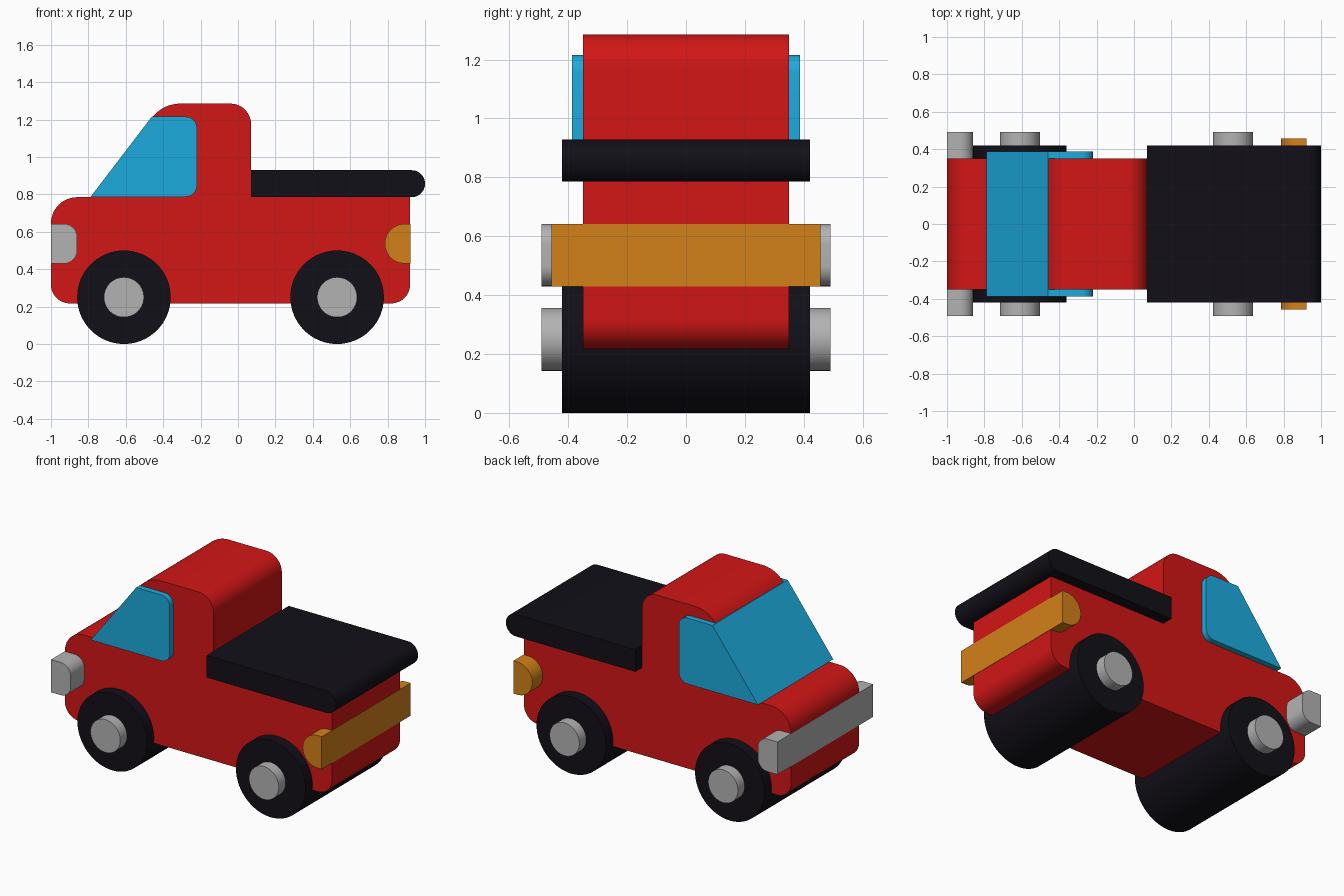
import bpy
import bmesh
import math
from mathutils import Vector

cube = bpy.data.objects.get("Cube")
if cube:
    bpy.data.objects.remove(cube, do_unlink=True)


def material(name, color):
    mat = bpy.data.materials.new(name)
    mat.use_nodes = True
    mat.diffuse_color = (*color, 1)
    bsdf = mat.node_tree.nodes["Principled BSDF"]
    bsdf.inputs["Base Color"].default_value = (*color, 1)
    bsdf.inputs["Roughness"].default_value = 0.5
    return mat


RED = material("red paint", (0.65, 0.008, 0.008))
BLACK = material("black rubber", (0.006, 0.005, 0.009))
BLUE = material("blue glass", (0.012, 0.41, 0.73))
ORANGE = material("orange lamp", (0.65, 0.22, 0.01))
GREY = material("grey metal", (0.45, 0.45, 0.45))


def rounded(corners, steps=12):
    """Replace each (x, z, radius) corner with a tangent arc."""
    outline = []
    for i, (x, z, r) in enumerate(corners):
        p = Vector((x, z))
        if r == 0:
            outline.append(p)
            continue
        a = (Vector(corners[i - 1][:2]) - p).normalized()
        b = (Vector(corners[(i + 1) % len(corners)][:2]) - p).normalized()
        half = a.angle(b) / 2
        center = p + (a + b).normalized() * (r / math.sin(half))
        start = p + a * (r / math.tan(half)) - center
        end = p + b * (r / math.tan(half)) - center
        sweep = math.pi - 2 * half
        for k in range(steps + 1):
            t = k / steps
            arc = start * math.sin((1 - t) * sweep) + end * math.sin(t * sweep)
            outline.append(center + arc / math.sin(sweep))
    return outline


def extrude_part(name, outline, half_width, mat):
    """Extrude an x-z outline across the full width of the truck."""
    bm = bmesh.new()
    face = bm.faces.new([bm.verts.new((p.x, -half_width, p.y)) for p in outline])
    side = bmesh.ops.extrude_face_region(bm, geom=[face], use_keep_orig=True)
    moved = [v for v in side["geom"] if isinstance(v, bmesh.types.BMVert)]
    bmesh.ops.translate(bm, verts=moved, vec=(0, 2 * half_width, 0))
    bmesh.ops.recalc_face_normals(bm, faces=bm.faces)
    mesh = bpy.data.meshes.new(name)
    bm.to_mesh(mesh)
    bm.free()
    mesh.materials.append(mat)
    obj = bpy.data.objects.new(name, mesh)
    bpy.context.collection.objects.link(obj)
    smooth(obj)


def smooth(obj):
    bpy.ops.object.select_all(action="DESELECT")
    obj.select_set(True)
    bpy.context.view_layer.objects.active = obj
    bpy.ops.object.shade_smooth_by_angle(angle=math.radians(30))


def cylinder(name, x, radius, half_width, mat):
    bpy.ops.mesh.primitive_cylinder_add(
        vertices=64, radius=radius, depth=2 * half_width,
        location=(x, 0, 0.25), rotation=(math.pi / 2, 0, 0))
    obj = bpy.context.object
    obj.name = name
    obj.data.materials.append(mat)
    smooth(obj)


# Body with hood, sloped windshield line and cab
extrude_part("body", rounded([
    (-1, 0.217, 0.1), (0.92, 0.217, 0.1), (0.92, 0.785, 0), (0.07, 0.785, 0),
    (0.07, 1.285, 0.11), (-0.403, 1.285, 0.19), (-0.785, 0.785, 0),
    (-1, 0.785, 0.14)]), 0.35, RED)

# Windshield and side windows
extrude_part("windows", rounded([
    (-0.788, 0.787, 0), (-0.22, 0.787, 0.06), (-0.22, 1.215, 0.06),
    (-0.461, 1.215, 0)]), 0.387, BLUE)

# Cargo bed cover
extrude_part("bed_cover", rounded([
    (0.07, 0.785, 0), (1, 0.785, 0.0715), (1, 0.929, 0.0715),
    (0.07, 0.929, 0)]), 0.421, BLACK)

# Front bumper and rear lamp bar
extrude_part("front_bumper", rounded([
    (-1.001, 0.43, 0), (-0.86, 0.43, 0.07), (-0.86, 0.642, 0.07),
    (-1.001, 0.642, 0)]), 0.491, GREY)
extrude_part("rear_lamp_bar", rounded([
    (0.922, 0.43, 0), (0.922, 0.642, 0), (0.785, 0.642, 0.1055),
    (0.785, 0.43, 0.1055)]), 0.457, ORANGE)

# Wheel rollers and hubs
for end, x in (("front", -0.61), ("rear", 0.53)):
    cylinder(end + "_wheels", x, 0.25, 0.421, BLACK)
    cylinder(end + "_hubs", x, 0.107, 0.491, GREY)
